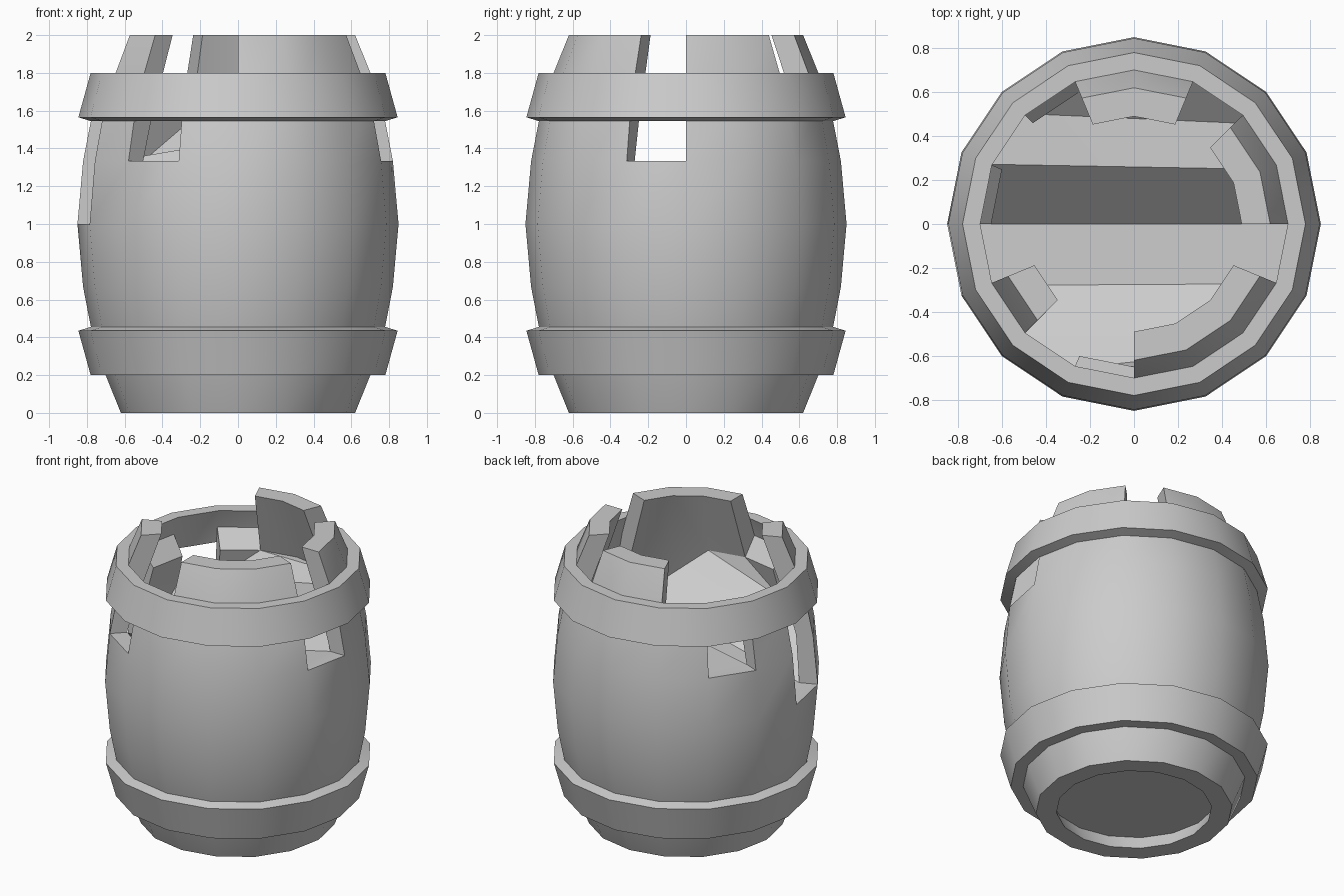
import bpy, bmesh, math

if "Cube" in bpy.data.objects:
    bpy.data.objects.remove(bpy.data.objects["Cube"])

N = 16
# outer profile and inner (thickness) profile per level, as (radius, z)
OUTER = [(0.62, 0), (0.755, 1/3), (0.82, 2/3), (0.85, 1), (0.82, 4/3), (0.755, 5/3), (0.62, 2)]
INNER = {3: (0.73, 1.0), 4: (0.71, 4/3), 5: (0.65, 1.55), 6: (0.49, 2.0)}
# level each stave reaches (6 = full height, lower = broken off)
HEIGHT = [6, 6, 5, 6, 6, 5, 4, 5, 3, 6, 4, 5, 6, 6, 6, 4]
# level where the fill surface meets the inside of the wall
FILL = [min(5, HEIGHT[i - 1], HEIGHT[i]) for i in range(N)]
FILL[14] = 4


def finish(bm, name):
    bmesh.ops.recalc_face_normals(bm, faces=bm.faces)
    mesh = bpy.data.meshes.new(name)
    bm.to_mesh(mesh)
    bm.free()
    ob = bpy.data.objects.new(name, mesh)
    bpy.context.collection.objects.link(ob)
    bpy.ops.object.select_all(action='DESELECT')
    bpy.context.view_layer.objects.active = ob
    ob.select_set(True)
    bpy.ops.object.shade_smooth_by_angle(angle=math.radians(30))
    return ob


def polar(r, i, z):
    a = 2 * math.pi * i / N
    return (r * math.cos(a), r * math.sin(a), z)


# barrel body with broken staves
bm = bmesh.new()
cache = {}


def vert(kind, i, level):
    key = (kind, i % N, level)
    if key not in cache:
        r, z = {'out': OUTER, 'in': INNER, 'base': [(0.49, 0), (0.53, 0.1)]}[kind][level]
        cache[key] = bm.verts.new(polar(r, i % N, z))
    return cache[key]


def O(i, l):
    return vert('out', i, l)


def I(i, l):
    return vert('in', i, l)


for i in range(N):
    j, h = (i + 1) % N, HEIGHT[i]
    # outside wall
    for l in range(h):
        bm.faces.new((O(i, l), O(j, l), O(j, l + 1), O(i, l + 1)))
    # inside wall above the fill
    for l in range(min(FILL[i], FILL[j]), h):
        corners = [(i, l), (j, l), (j, l + 1), (i, l + 1)]
        loop = [I(k, m) for k, m in corners if m >= FILL[k]]
        if len(loop) > 2:
            bm.faces.new(loop)
    # top of the stave
    bm.faces.new((O(i, h), O(j, h), I(j, h), I(i, h)))
    # exposed stave sides
    low, high = sorted((HEIGHT[i - 1], h))
    for l in range(low, high):
        bm.faces.new((O(i, l), O(i, l + 1), I(i, l + 1), I(i, l)))
    # recessed base rim
    b = [vert('base', k, m) for k, m in ((i, 0), (j, 0), (j, 1), (i, 1))]
    bm.faces.new((O(i, 0), O(j, 0), b[1], b[0]))
    bm.faces.new(b)

# recessed base disc
bm.faces.new([vert('base', i, 1) for i in range(N)])


# uneven fill surface inside, in strips running left to right
def F(i):
    return I(i % N, FILL[i % N])


for k in range(-4, 4):
    quad = []
    for v in (F(k), F(k + 1), F(7 - k), F(8 - k)):
        if v not in quad:
            quad.append(v)
    bm.faces.new(quad)
finish(bm, "barrel_body")

# hoops
HOOP = [(0.70, 0.2), (0.78, 0.2), (0.845, 0.435), (0.78, 0.455), (0.75, 1/3)]
for name, flip in (("lower_hoop", False), ("upper_hoop", True)):
    bm = bmesh.new()
    rings = [[bm.verts.new(polar(r, i, 2 - z if flip else z)) for i in range(N)] for r, z in HOOP]
    for a in range(len(HOOP)):
        p, q = rings[a - 1], rings[a]
        for i in range(N):
            j = (i + 1) % N
            bm.faces.new((p[i], p[j], q[j], q[i]))
    finish(bm, name)
